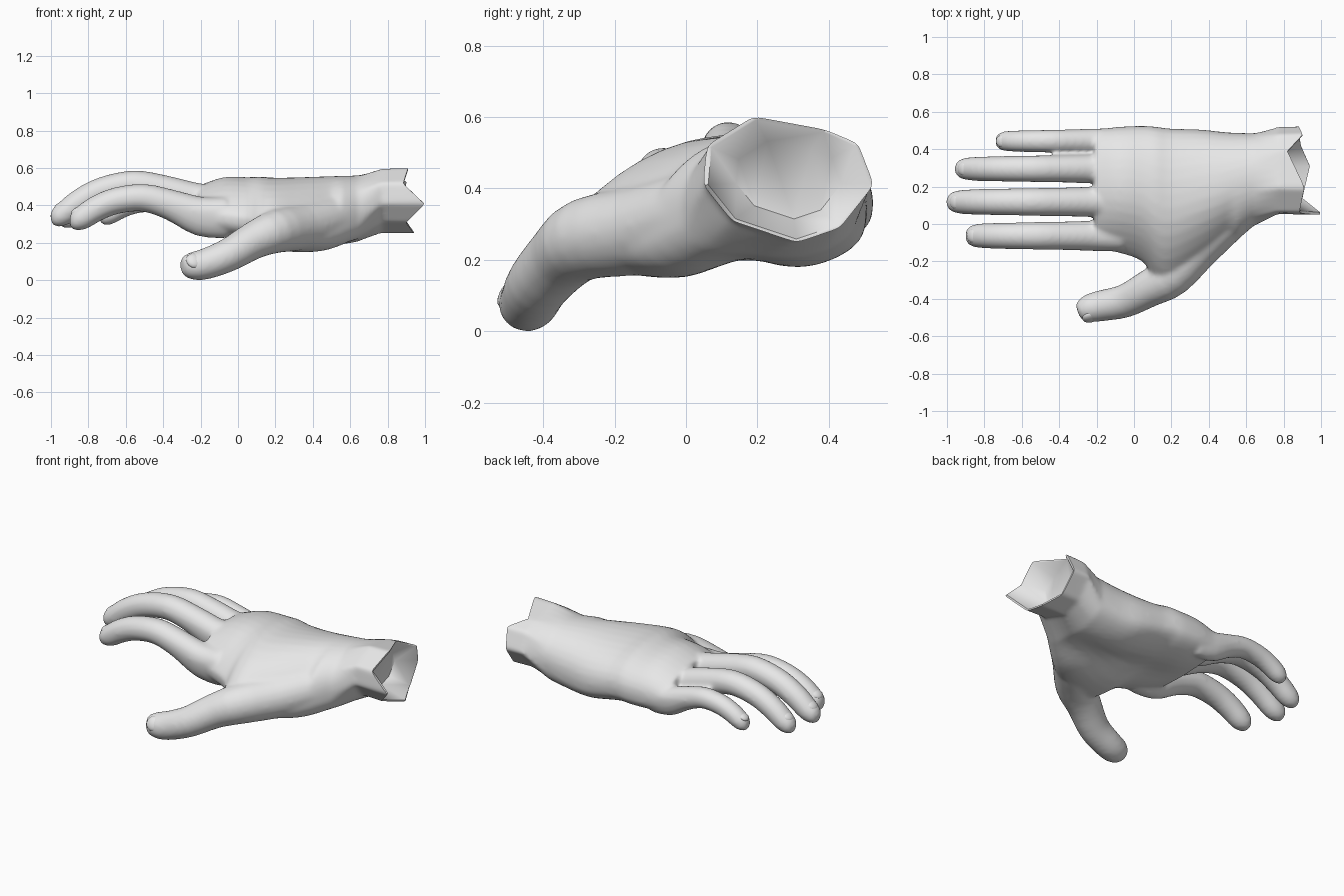
import bpy, bmesh, math
from mathutils import Vector, Matrix

cube = bpy.data.objects.get("Cube")
if cube:
    bpy.data.objects.remove(cube, do_unlink=True)

SIDES = 20
STEPS = 36
FINE = 3
grey = bpy.data.materials.new("light_grey")
grey.use_nodes = True
tone = (0.8, 0.8, 0.8, 1)
grey.diffuse_color = tone
for node in grey.node_tree.nodes:
    if node.type == 'BSDF_PRINCIPLED':
        node.inputs["Base Color"].default_value = tone


def flow(rows):
    """Refine rows of numbers with a smooth curve through them."""
    out = []
    for i in range(len(rows) - 1):
        a, b, c, d = (rows[max(0, min(i + k, len(rows) - 1))] for k in (-1, 0, 1, 2))
        for s in range(FINE):
            t = s / FINE
            out.append(tuple(
                q + t / 2 * (r - p + t * (2 * p - 5 * q + 4 * r - w + t * (3 * (q - r) + w - p)))
                for p, q, r, w in zip(a, b, c, d)))
    return out + [tuple(rows[-1])]


def loft(bm, rings):
    """Skin a list of equal rings into a closed solid."""
    loops = [[bm.verts.new(p) for p in ring] for ring in rings]
    n = len(loops[0])
    for a, b in zip(loops, loops[1:]):
        for i in range(n):
            j = (i + 1) % n
            bm.faces.new((a[i], a[j], b[j], b[i]))
    bm.faces.new(loops[0][::-1])
    bm.faces.new(loops[-1])


def make_object(name, bm):
    bmesh.ops.recalc_face_normals(bm, faces=bm.faces)
    mesh = bpy.data.meshes.new(name)
    bm.to_mesh(mesh)
    bm.free()
    mesh.materials.append(grey)
    obj = bpy.data.objects.new(name, mesh)
    bpy.context.collection.objects.link(obj)
    return obj


def smooth(obj, degrees):
    bpy.ops.object.select_all(action='DESELECT')
    obj.select_set(True)
    bpy.context.view_layer.objects.active = obj
    bpy.ops.object.shade_smooth_by_angle(angle=math.radians(degrees))


def frame(path, i):
    """Tangent, sideways and upward directions of a path at row i."""
    ahead, behind = path[min(i + 1, len(path) - 1)], path[max(i - 1, 0)]
    along = (Vector(ahead[:3]) - Vector(behind[:3])).normalized()
    side = Vector((0, 0, 1)).cross(along).normalized()
    return along, side, along.cross(side)


def tube(bm, path):
    """Loft a path of x, y, z, radius and depth of the underside."""
    rings = []
    for i, (x, y, z, r, deep) in enumerate(path):
        along, side, up = frame(path, i)
        ring = []
        for k in range(SIDES):
            a = math.tau * k / SIDES
            v = math.sin(a)
            ring.append(Vector((x, y, z)) + r * (side * math.cos(a)
                                                 + up * v * (deep if v < 0 else 1)))
        rings.append(ring)
    loft(bm, rings)


def nail(name, path, roll):
    """Thin rounded nail set into a fingertip, rolled about the finger."""
    i = len(path) - 1 - 2 * FINE
    along, side, up = frame(path, i)
    r = path[i][3]
    out = up * math.cos(roll) + side * math.sin(roll)
    turn = Matrix((along, out.cross(along), out)).transposed().to_4x4()
    place = Matrix.Translation(Vector(path[i][:3]) + out * r * 0.7)
    bm = bmesh.new()
    bmesh.ops.create_uvsphere(bm, u_segments=16, v_segments=8, radius=1)
    size = Matrix.Diagonal((r * 0.6, r * 0.6, r * 0.3, 1))
    bmesh.ops.transform(bm, matrix=place @ turn @ size, verts=bm.verts)
    smooth(make_object(name, bm), 60)


# Jagged wrist rim: x, y, z, starting at the thumb side
rim = [Vector(p) for p in (
    (0.995, 0.05, 0.41), (0.885, 0.06, 0.52), (0.91, 0.19, 0.6),
    (0.82, 0.39, 0.565), (0.9, 0.48, 0.525), (0.88, 0.525, 0.41),
    (0.89, 0.43, 0.29), (0.94, 0.31, 0.25), (0.9, 0.13, 0.31))]


def rim_ring(scale, x=None, per_edge=1):
    """Rim outline scaled about the wrist axis, optionally flattened to one x."""
    ring = []
    for a, b in zip(rim, rim[1:] + rim[:1]):
        for k in range(per_edge):
            p = a.lerp(b, k / per_edge)
            ring.append(Vector((p.x if x is None else x, 0.29 + (p.y - 0.29) * scale,
                                0.42 + (p.z - 0.42) * scale)))
    return ring


body = bmesh.new()

# Palm: x, thumb edge (y, z), little finger edge (y, z), rise, drop, hollow
stations = [
    (-0.21, -0.13, 0.35, 0.505, 0.35, 0.155, 0.085, 0),
    (-0.08, -0.155, 0.35, 0.52, 0.36, 0.195, 0.135, 0.02),
    (0.05, -0.205, 0.33, 0.525, 0.36, 0.205, 0.14, 0.03),
    (0.12, -0.32, 0.28, 0.52, 0.36, 0.23, 0.14, 0.04),
    (0.2, -0.34, 0.28, 0.51, 0.35, 0.23, 0.15, 0.05),
    (0.36, -0.24, 0.28, 0.505, 0.33, 0.245, 0.16, 0.055),
    (0.5, -0.13, 0.29, 0.49, 0.34, 0.24, 0.16, 0.05),
    (0.64, -0.01, 0.35, 0.485, 0.37, 0.2, 0.165, 0.02),
]
rings = []
for x, y0, z0, y1, z1, rise, drop, hollow in flow(stations):
    ring = []
    for k in range(STEPS):
        a = math.pi - math.tau * k / STEPS
        u, v = math.cos(a), math.sin(a)
        y = (y0 + y1) / 2 + u * (y1 - y0) / 2
        z = (z0 + z1) / 2 + u * (z1 - z0) / 2
        if v > 0:
            # the back of the hand slopes off towards the thumb
            z += rise * v ** (1.7 if u < 0 and x < 0.55 else 0.95)
        else:
            z -= drop * abs(v) ** 0.65 + hollow * v * math.exp(-((y - 0.16) / 0.12) ** 2)
        ring.append(Vector((x, y, z)))
    rings.append(ring)
# Forearm carries the rim outline past the cut
edge_steps = STEPS // len(rim)
rings += [rim_ring(s, x, edge_steps) for s, x in ((0.99, 0.77), (1.01, 0.92), (1.01, 1.05))]
loft(body, rings)

# Fingers share one profile: fraction of length, arch height, girth, underside depth
profile = [(-0.2, 0, 1.07, 1.7), (0, 0, 1.06, 1.6), (0.23, 0.05, 1, 1.15),
           (0.44, 0.093, 0.97, 1), (0.65, 0.088, 0.93, 1), (0.8, 0.055, 0.9, 1),
           (0.91, 0.013, 0.83, 1), (0.97, 0, 0.65, 1), (1, 0, 0.35, 1)]
# Name: y, knuckle z, length, droop, radius
fingers = {
    "index": (-0.063, 0.365, 0.7, 0.055, 0.077),
    "middle": (0.118, 0.435, 0.8, 0.11, 0.077),
    "ring": (0.295, 0.415, 0.755, 0.1, 0.074),
    "little": (0.443, 0.365, 0.54, 0.032, 0.064),
}
nails = []
for name, (y, z, length, droop, r) in fingers.items():
    path = flow([(-0.2 - t * length, y, z + arch * length / 0.75 - droop * t * t, r * g, deep)
                 for t, arch, g, deep in profile])
    tube(body, path)
    nails.append((name + "_nail", path, 0))

# Thumb: x, y, z, radius, underside depth
path = flow([(0.5, 0.04, 0.33, 0.13, 1), (0.34, -0.12, 0.285, 0.125, 1),
             (0.2, -0.275, 0.26, 0.116, 1), (0.08, -0.345, 0.21, 0.1, 1),
             (-0.05, -0.412, 0.135, 0.09, 1), (-0.18, -0.438, 0.085, 0.083, 1),
             (-0.245, -0.453, 0.078, 0.075, 1), (-0.285, -0.465, 0.08, 0.055, 1),
             (-0.3, -0.47, 0.08, 0.035, 1)])
tube(body, path)
nails.append(("thumb_nail", path, math.radians(60)))
hand = make_object("hand", body)

# Cutter for the jagged, hollow wrist end
bm = bmesh.new()
loft(bm, [rim_ring(1.5, 1.3), rim_ring(1.5), rim_ring(0.95), rim_ring(0.62, 0.78)])
bmesh.ops.triangulate(bm, faces=bm.faces)
cutter = make_object("wrist_cutter", bm)
cutter.hide_render = True

# Fuse the parts, soften the joints, then cut the wrist
fuse = hand.modifiers.new("fuse", 'REMESH')
fuse.mode = 'VOXEL'
fuse.voxel_size = 0.011
soften = hand.modifiers.new("soften", 'SMOOTH')
soften.factor = 0.5
soften.iterations = 14
cut = hand.modifiers.new("cut", 'BOOLEAN')
cut.operation = 'DIFFERENCE'
cut.solver = 'EXACT'
cut.object = cutter
bpy.context.view_layer.objects.active = hand
hand.select_set(True)
for name in ("fuse", "soften", "cut"):
    bpy.ops.object.modifier_apply(modifier=name)
bpy.data.objects.remove(cutter, do_unlink=True)
smooth(hand, 60)

for args in nails:
    nail(*args)
